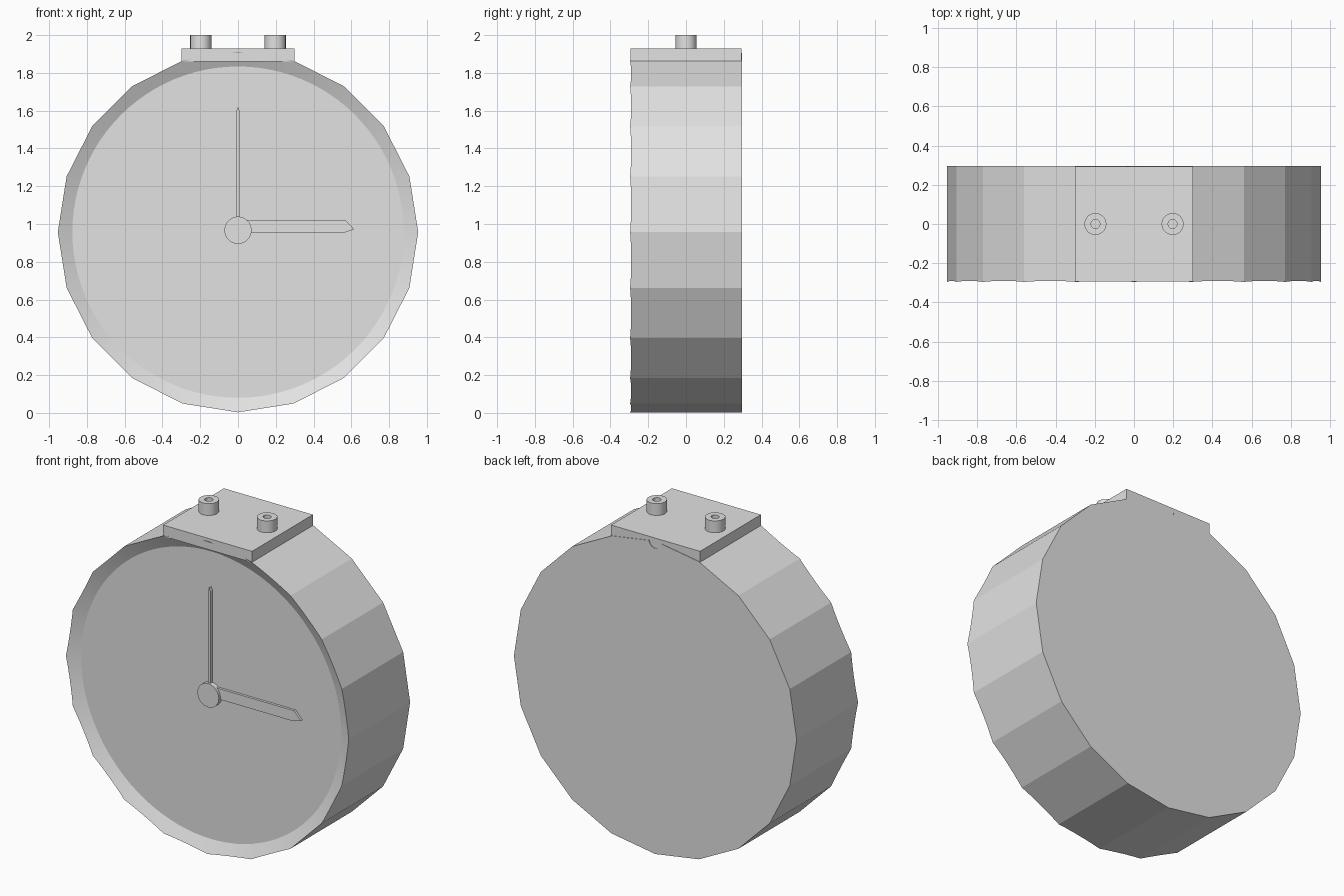
import bpy, bmesh, math
from mathutils import Matrix, Vector

if "Cube" in bpy.data.objects:
    bpy.data.objects.remove(bpy.data.objects["Cube"], do_unlink=True)

grey = bpy.data.materials.new("plain_grey")
grey.use_nodes = True
COLOUR = (0.76, 0.76, 0.76, 1)
grey.diffuse_color = COLOUR
grey.node_tree.nodes["Principled BSDF"].inputs["Base Color"].default_value = COLOUR

CENTRE = 0.957
FLOOR = -0.258     # dial plane
BACK = 0.296


def finish(name, bm):
    bmesh.ops.recalc_face_normals(bm, faces=bm.faces)
    mesh = bpy.data.meshes.new(name)
    bm.to_mesh(mesh)
    bm.free()
    mesh.materials.append(grey)
    obj = bpy.data.objects.new(name, mesh)
    bpy.context.collection.objects.link(obj)
    return obj


def activate(obj):
    bpy.ops.object.select_all(action='DESELECT')
    obj.select_set(True)
    bpy.context.view_layer.objects.active = obj


def smooth(obj, degrees):
    activate(obj)
    bpy.ops.object.shade_smooth_by_angle(angle=math.radians(degrees))


def drum(name, sides, y0, y1, r0, r1, z):
    """Round part lying along y, radius r0 at y0 and r1 at y1."""
    bm = bmesh.new()
    turn = Matrix.Translation((0, (y0 + y1) / 2, z)) @ Matrix.Rotation(-math.pi / 2, 4, 'X')
    bmesh.ops.create_cone(bm, cap_ends=True, segments=sides, radius1=r0,
                          radius2=r1, depth=y1 - y0, matrix=turn)
    return finish(name, bm)


def cut(obj, cutter):
    cutter.hide_render = True
    mod = obj.modifiers.new("cut", 'BOOLEAN')
    mod.operation = 'DIFFERENCE'
    mod.solver = 'EXACT'
    mod.object = cutter
    activate(obj)
    bpy.ops.object.modifier_apply(modifier=mod.name)
    bpy.data.objects.remove(cutter, do_unlink=True)


def slab(name, outline, y, thickness):
    """Flat part from an x, z outline, extruded along +y."""
    bm = bmesh.new()
    face = bm.faces.new([bm.verts.new((x, y, z)) for x, z in outline])
    new = bmesh.ops.extrude_face_region(bm, geom=[face])["geom"]
    moved = [v for v in new if isinstance(v, bmesh.types.BMVert)]
    bmesh.ops.translate(bm, verts=moved, vec=(0, thickness, 0))
    return finish(name, bm)


# Twenty-sided case with a shallow conical recess whose floor is the dial
case = drum("case", 20, -0.30, BACK, 0.954, 0.954, CENTRE)
slope = 0.49
mouth = -0.34
cut(case, drum("recess_cutter", 96, mouth, FLOOR,
               0.877 + (FLOOR - mouth) / slope, 0.877, CENTRE))

# Small cable notch at the top of the back edge
cut(case, drum("notch_cutter", 32, 0.25, 0.35, 0.042, 0.042, 1.908))
smooth(case, 10)

# Hands and hub
slab("minute_hand", [(-0.008, CENTRE), (0.008, CENTRE), (0.008, 1.60),
                     (0, 1.62), (-0.008, 1.60)], FLOOR - 0.02, 0.021)
slab("hour_hand", [(0, 0.955), (0.565, 0.955), (0.615, 0.972),
                   (0.57, 1.02), (0, 1.02)], FLOOR - 0.015, 0.016)
hub = drum("hub", 48, FLOOR - 0.03, FLOOR + 0.001, 0.072, 0.072, 0.967)
smooth(hub, 30)

# Top plate
slab("top_plate", [(-0.3, 1.86), (0.3, 1.86), (0.3, 1.928), (-0.3, 1.928)],
     -0.293, 0.586)

# Hollow round buttons on the plate
profile = [(0, 1.955), (0.023, 1.955), (0.023, 2.0), (0.056, 2.0), (0.056, 1.92)]
for side, x in (("right", -0.197), ("left", 0.197)):
    bm = bmesh.new()
    verts = [bm.verts.new((x + r, 0, z)) for r, z in profile]
    edges = [bm.edges.new(pair) for pair in zip(verts, verts[1:])]
    bmesh.ops.spin(bm, geom=verts + edges, cent=Vector((x, 0, 0)), axis=(0, 0, 1),
                   angle=math.tau, steps=40, use_merge=True)
    bmesh.ops.remove_doubles(bm, verts=bm.verts, dist=0.0005)
    bmesh.ops.holes_fill(bm, edges=[e for e in bm.edges if e.is_boundary], sides=0)
    smooth(finish(side + "_button", bm), 30)
